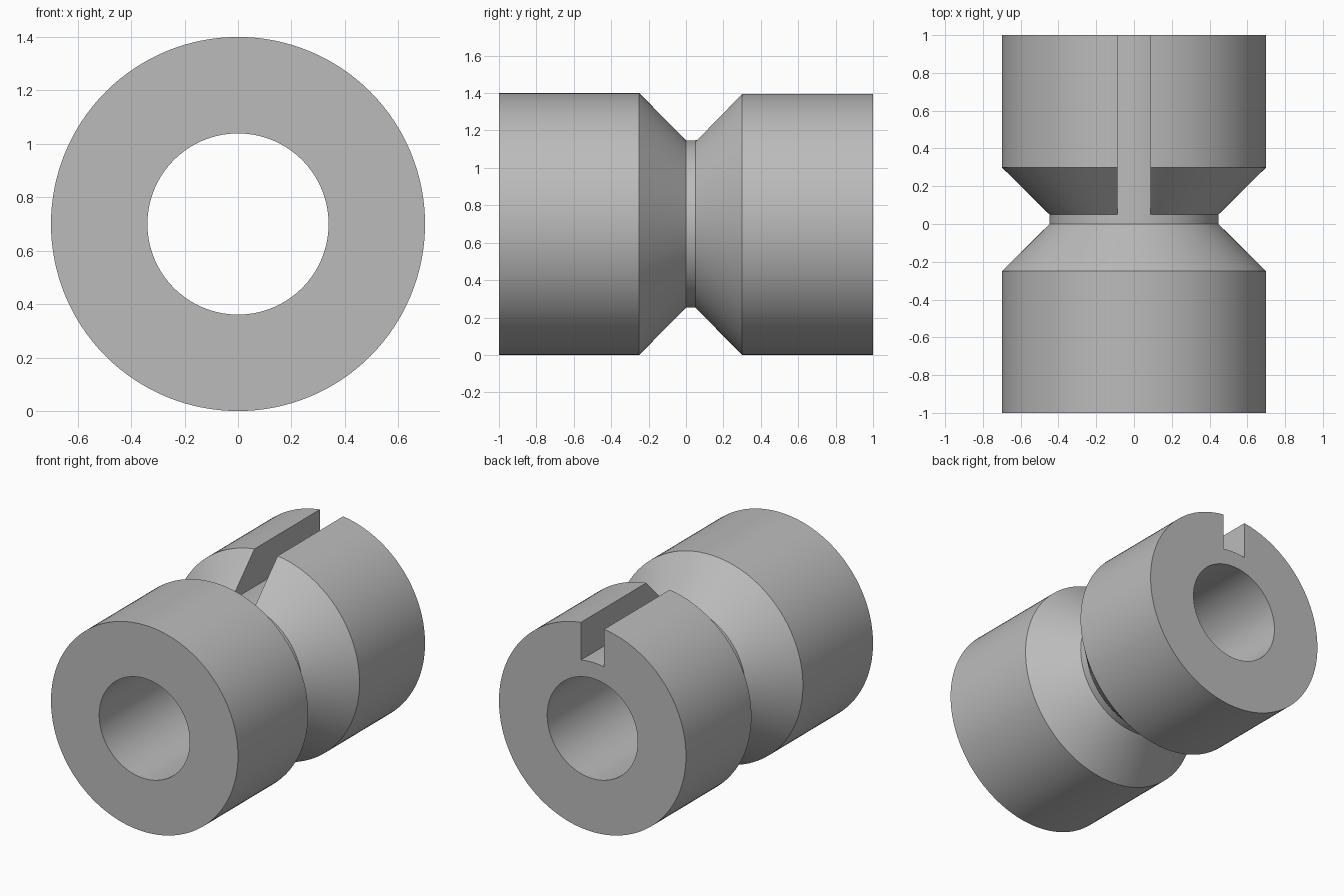
import bpy, bmesh, math

default = bpy.data.objects.get("Cube")
if default:
    bpy.data.objects.remove(default, do_unlink=True)

SEGMENTS = 128
CENTRE_Z = 0.7
OUTER, NECK, BORE = 0.7, 0.447, 0.339
SLOT_HALF = 0.087

grey = bpy.data.materials.new("plain grey")
grey.use_nodes = True
grey.diffuse_color = (0.5, 0.5, 0.5, 1)
grey.node_tree.nodes["Principled BSDF"].inputs["Base Color"].default_value = (0.5, 0.5, 0.5, 1)


def make_object(name, bm):
    bmesh.ops.recalc_face_normals(bm, faces=bm.faces)
    mesh = bpy.data.meshes.new(name)
    bm.to_mesh(mesh)
    bm.free()
    mesh.materials.append(grey)
    obj = bpy.data.objects.new(name, mesh)
    bpy.context.collection.objects.link(obj)
    return obj


# Grooved sleeve: closed (radius, y) profile turned around the long axis
profile = [(BORE, -1), (OUTER, -1), (OUTER, -0.25), (NECK, 0),
           (NECK, 0.05), (OUTER, 0.3), (OUTER, 1), (BORE, 1)]
bm = bmesh.new()
rings = []
for i in range(SEGMENTS):
    a = math.tau * i / SEGMENTS
    rings.append([bm.verts.new((r * math.sin(a), y, CENTRE_Z + r * math.cos(a)))
                  for r, y in profile])
count = len(profile)
for i, ring in enumerate(rings):
    following = rings[(i + 1) % SEGMENTS]
    for j in range(count):
        k = (j + 1) % count
        bm.faces.new((ring[j], ring[k], following[k], following[j]))
sleeve = make_object("grooved_sleeve", bm)

# Keyway cutter: straight walls and a floor that continues the neck surface
bm = bmesh.new()
floor_radius = NECK + 0.001
outline = [(SLOT_HALF, 1.6), (-SLOT_HALF, 1.6)]
for i in range(9):
    x = SLOT_HALF * (i / 4 - 1)
    outline.append((x, CENTRE_Z + math.sqrt(floor_radius ** 2 - x ** 2)))
face = bm.faces.new([bm.verts.new((x, 0.03, z)) for x, z in outline])
swept = bmesh.ops.extrude_face_region(bm, geom=[face])
moved = [v for v in swept["geom"] if isinstance(v, bmesh.types.BMVert)]
bmesh.ops.translate(bm, verts=moved, vec=(0, 1.2, 0))
cutter = make_object("keyway_cutter", bm)
cutter.hide_render = True

# Cut the keyway and discard the cutter
bpy.ops.object.select_all(action='DESELECT')
bpy.context.view_layer.objects.active = sleeve
sleeve.select_set(True)
cut = sleeve.modifiers.new("keyway", 'BOOLEAN')
cut.operation = 'DIFFERENCE'
cut.solver = 'EXACT'
cut.object = cutter
bpy.ops.object.modifier_apply(modifier=cut.name)
bpy.data.objects.remove(cutter, do_unlink=True)

# Smooth curved walls, crisp edges
bpy.ops.object.shade_smooth_by_angle(angle=math.radians(30))
